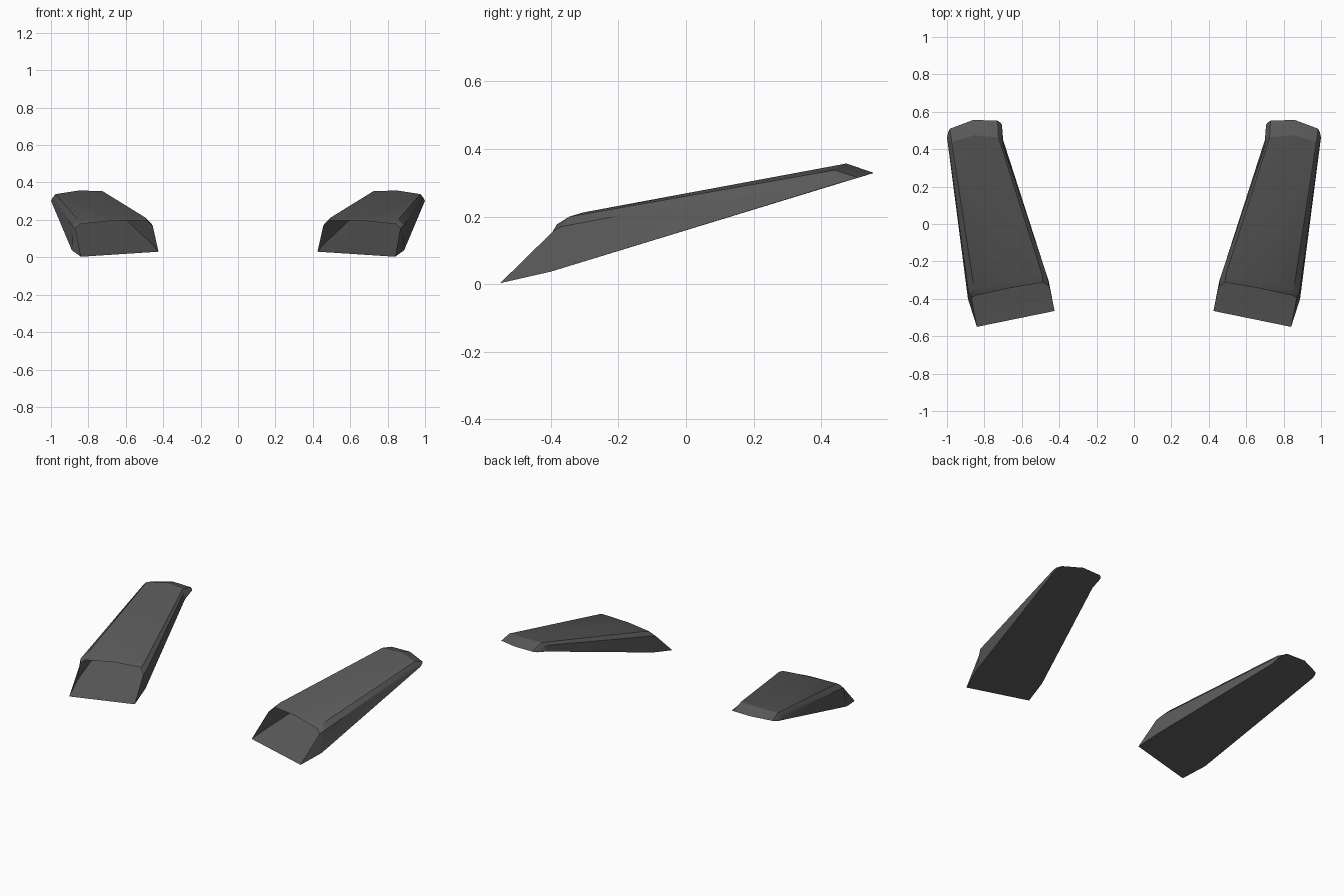
import bpy, bmesh, math

if "Cube" in bpy.data.objects:
    bpy.data.objects.remove(bpy.data.objects["Cube"])

# Cross-sections of one scoop, front to back. Each ring runs:
# floor inner, wall inner, roof inner, roof middle, roof outer, wall outer, floor outer
rings = [
    # raked open mouth
    [(.425, -.465, .03), (.455, -.335, .165), (.487, -.312, .196), (.66, -.342, .197),
     (.845, -.382, .177), (.868, -.395, .155), (.84, -.55, .003)],
    # shoulder just behind the lip
    [(.455, -.31, .066), (.462, -.285, .18), (.493, -.265, .211), (.67, -.305, .212),
     (.855, -.345, .2), (.885, -.37, .17), (.888, -.40, .037)],
    # rear crest of the roof
    [(.7, .45, .297), (.712, .455, .335), (.725, .463, .354), (.85, .475, .357),
     (.975, .44, .338), (.99, .43, .32), (.998, .45, .298)],
    # thin tail edge, lying in the floor plane
    [(.706, .53, .321), (.715, .543, .325), (.73, .553, .328), (.86, .556, .329),
     (.985, .509, .315), (.994, .49, .309), (1.0, .46, .301)],
]

# Scoop shell: loft the rings, leave the front open, close the tail
bm = bmesh.new()
loops = [[bm.verts.new(p) for p in ring] for ring in rings]
n = len(rings[0])
for a, b in zip(loops, loops[1:]):
    for i in range(n):
        j = (i + 1) % n
        bm.faces.new((a[i], a[j], b[j], b[i]))
bm.faces.new(loops[-1])
bmesh.ops.recalc_face_normals(bm, faces=bm.faces)
# Outward check: the floor must face down
floor = min(bm.faces, key=lambda f: f.calc_center_median().z - .305 * f.calc_center_median().y)
if floor.normal.z > 0:
    bmesh.ops.reverse_faces(bm, faces=bm.faces)
mesh = bpy.data.meshes.new("air_scoops")
bm.to_mesh(mesh)
bm.free()
scoops = bpy.data.objects.new("air_scoops", mesh)
bpy.context.collection.objects.link(scoops)

# Matching scoop on the other side
mirror = scoops.modifiers.new("mirror", 'MIRROR')
mirror.use_axis[0] = True

bpy.context.view_layer.objects.active = scoops
scoops.select_set(True)
bpy.ops.object.shade_smooth_by_angle(angle=math.radians(25))

# Dark grey finish
mat = bpy.data.materials.new("dark_grey")
mat.diffuse_color = (.1, .1, .1, 1)
mat.use_nodes = True
mat.node_tree.nodes["Principled BSDF"].inputs["Base Color"].default_value = mat.diffuse_color
mesh.materials.append(mat)
